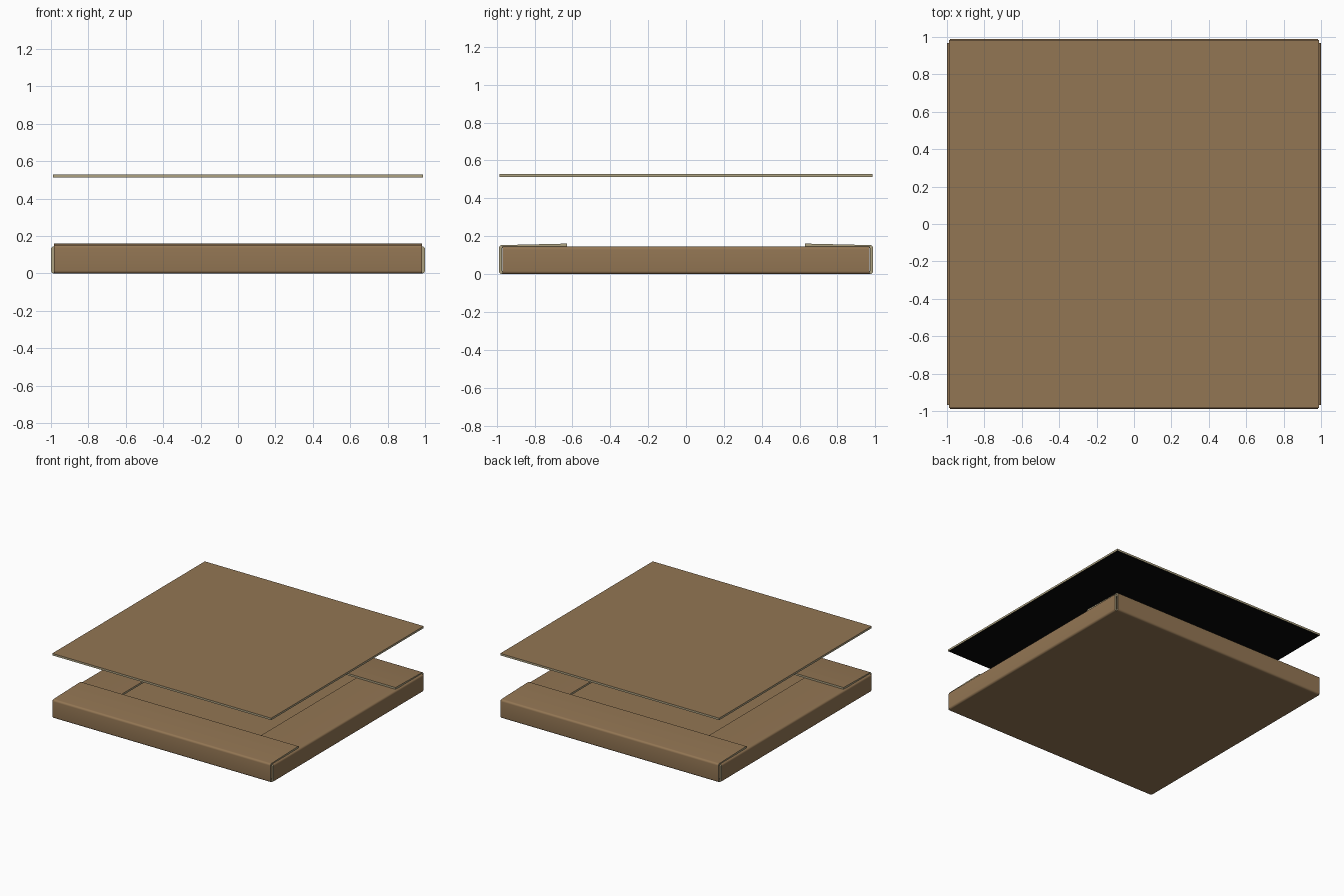
import bpy, bmesh, math
from mathutils import Vector, Matrix

if "Cube" in bpy.data.objects:
    bpy.data.objects.remove(bpy.data.objects["Cube"])

T = 0.015  # board thickness


def mat(name, col):
    m = bpy.data.materials.new(name)
    m.diffuse_color = (*col, 1)
    m.use_nodes = True
    m.node_tree.nodes["Principled BSDF"].inputs["Base Color"].default_value = m.diffuse_color
    return m


CARD = mat("brown cardboard", (0.29, 0.18, 0.087))
EDGE = mat("cut board edge", (0.42, 0.36, 0.22))
DARK = mat("black underside", (0.002, 0.002, 0.002))


def finish(bm, name):
    me = bpy.data.meshes.new(name)
    bm.normal_update()
    bm.to_mesh(me)
    bm.free()
    for m in (CARD, EDGE, DARK):
        me.materials.append(m)
    ob = bpy.data.objects.new(name, me)
    bpy.context.collection.objects.link(ob)
    bpy.ops.object.select_all(action='DESELECT')
    bpy.context.view_layer.objects.active = ob
    ob.select_set(True)
    bpy.ops.object.shade_smooth_by_angle(angle=math.radians(30))
    return ob


def sheet(name, hx, hy, z0, z1, under):
    """Flat board with cut edges and a chosen underside colour index."""
    bm = bmesh.new()
    bmesh.ops.create_cube(bm, size=1, matrix=Matrix.Translation((0, 0, (z0 + z1) / 2))
                          @ Matrix.Diagonal((2 * hx, 2 * hy, z1 - z0, 1)))
    bm.normal_update()
    for f in bm.faces:
        f.material_index = 0 if f.normal.z > 0.5 else under if f.normal.z < -0.5 else 1
    return finish(bm, name)


def folded_side(name, out, half, h, flap_in, flap_z, angle):
    """Wall rising from the floor, folded over at the top into an inward flap."""
    r, n = 0.016, 5
    outer, inner = [(0.955, 0)], [(0.955, T)]
    for cz, a0 in ((r, -90), (h - r, 0)):      # bottom and top fold arcs
        for i in range(n + 1):
            a = math.radians(a0 + 90 * i / n)
            for pts, rad in ((outer, r), (inner, r - T)):
                pts.append((out - r + rad * math.cos(a), cz + rad * math.sin(a)))
    outer.append((flap_in, flap_z))
    inner.append((flap_in, flap_z - T))
    bm = bmesh.new()
    rings = [[[bm.verts.new((s * half, -u, z)) for u, z in pts] for pts in (outer, inner)]
             for s in (-1, 1)]
    (lo, li), (ro, ri) = rings
    k = len(outer) - 1
    for i in range(k):
        bm.faces.new((lo[i], ro[i], ro[i + 1], lo[i + 1]))
        bm.faces.new((li[i], li[i + 1], ri[i + 1], ri[i]))
        for o, q in ((lo, li), (ro, ri)):      # cut ends
            bm.faces.new((o[i], o[i + 1], q[i + 1], q[i])).material_index = 1
    for i in (0, k):
        bm.faces.new((lo[i], ro[i], ri[i], li[i])).material_index = 1
    bmesh.ops.recalc_face_normals(bm, faces=bm.faces)
    bm.transform(Matrix.Rotation(math.radians(angle), 4, 'Z'))
    return finish(bm, name)


# Box floor
sheet("box_floor", 0.965, 0.958, 0, T, 0)

# Side walls with lower flaps, then front and back with flaps lying over them
for nm, ang in (("right", 90), ("left", -90)):
    folded_side(nm + "_wall_and_flap", 1.0, 0.968, 0.145, 0.63, 0.145, ang)
for nm, ang in (("front", 0), ("back", 180)):
    folded_side(nm + "_wall_and_flap", 0.988, 0.985, 0.153, 0.628, 0.161, ang)

# Lid sheet floating above the box
sheet("lid_sheet", 0.99, 0.985, 0.512, 0.528, 2)
